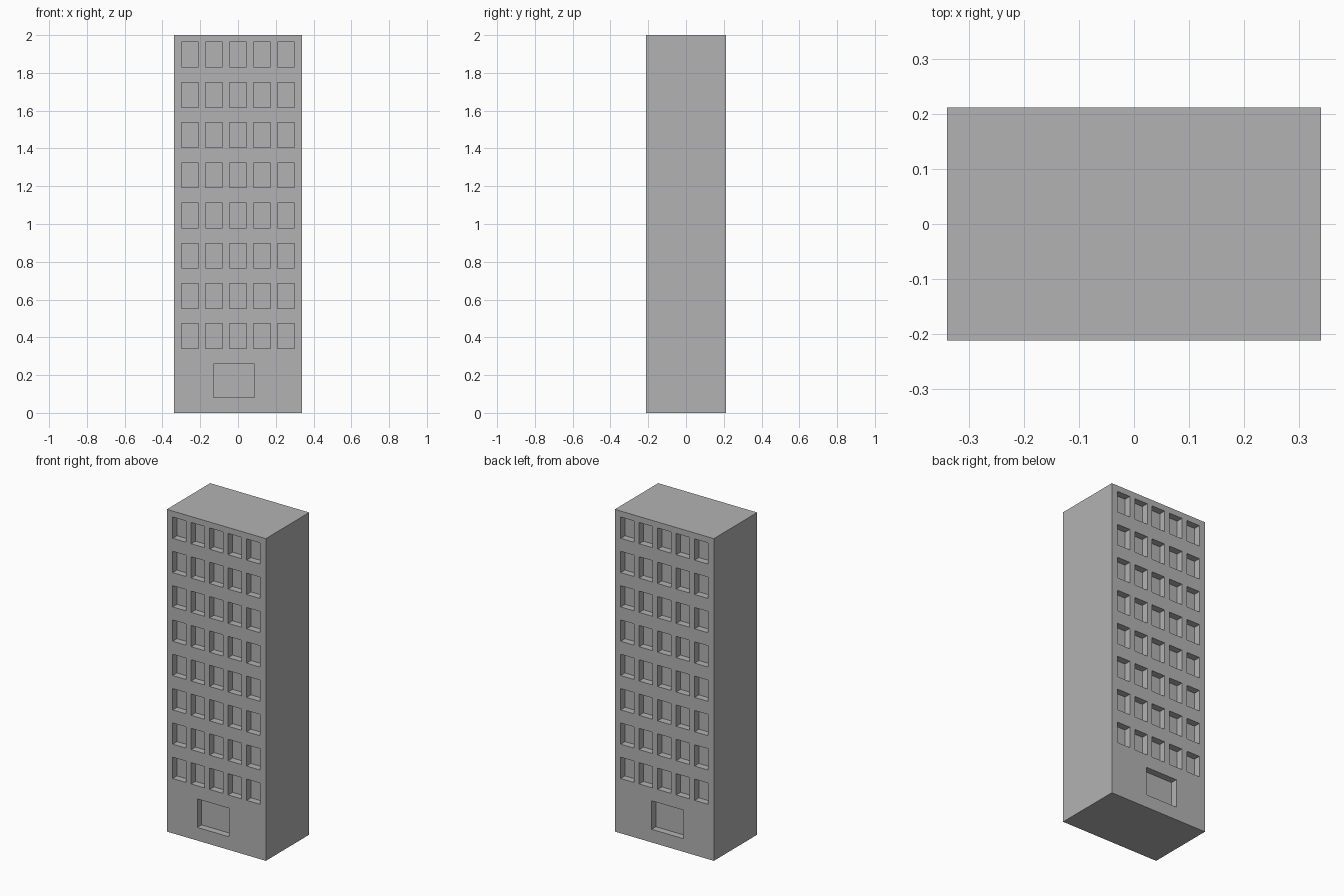
import bpy
import bmesh
from mathutils import Matrix, Vector

default = bpy.data.objects.get("Cube")
if default:
    bpy.data.objects.remove(default, do_unlink=True)

WIDTH, DEPTH, HEIGHT = 0.68, 0.425, 2.0
RECESS = 0.042
COLUMNS, ROWS = 5, 8
WINDOW_W, WINDOW_H = 0.091, 0.132
STEP_X, STEP_Z = 0.127, 0.213
FIRST_ROW_Z = 0.406

concrete = bpy.data.materials.new("concrete_grey")
concrete.use_nodes = True
colour = (0.45, 0.45, 0.45, 1)
concrete.diffuse_color = colour
concrete.node_tree.nodes["Principled BSDF"].inputs["Base Color"].default_value = colour


def add_box(bm, centre, size):
    matrix = Matrix.Translation(centre) @ Matrix.Diagonal(Vector(size)).to_4x4()
    bmesh.ops.create_cube(bm, size=1, matrix=matrix)


def make_object(name, bm):
    mesh = bpy.data.meshes.new(name)
    bm.to_mesh(mesh)
    bm.free()
    mesh.materials.append(concrete)
    obj = bpy.data.objects.new(name, mesh)
    bpy.context.collection.objects.link(obj)
    return obj


# Tower block
bm = bmesh.new()
add_box(bm, (0, 0, HEIGHT / 2), (WIDTH, DEPTH, HEIGHT))
tower = make_object("tower_block", bm)

# Window and entrance recesses on the front and back
bm = bmesh.new()
for side in (-1, 1):
    y = side * DEPTH / 2
    for row in range(ROWS):
        for col in range(COLUMNS):
            x = (col - (COLUMNS - 1) / 2) * STEP_X
            z = FIRST_ROW_Z + row * STEP_Z
            add_box(bm, (x, y, z), (WINDOW_W, 2 * RECESS, WINDOW_H))
    add_box(bm, (-0.022, y, 0.17), (0.218, 2 * RECESS, 0.177))
cutter = make_object("recess_cutter", bm)
cutter.hide_render = True

# Cut the recesses and bake the result
cut = tower.modifiers.new("recesses", "BOOLEAN")
cut.operation = "DIFFERENCE"
cut.solver = "EXACT"
cut.object = cutter
bpy.context.view_layer.update()
evaluated = tower.evaluated_get(bpy.context.evaluated_depsgraph_get())
baked = bpy.data.meshes.new_from_object(evaluated)
tower.modifiers.clear()
tower.data = baked
bpy.data.objects.remove(cutter, do_unlink=True)
